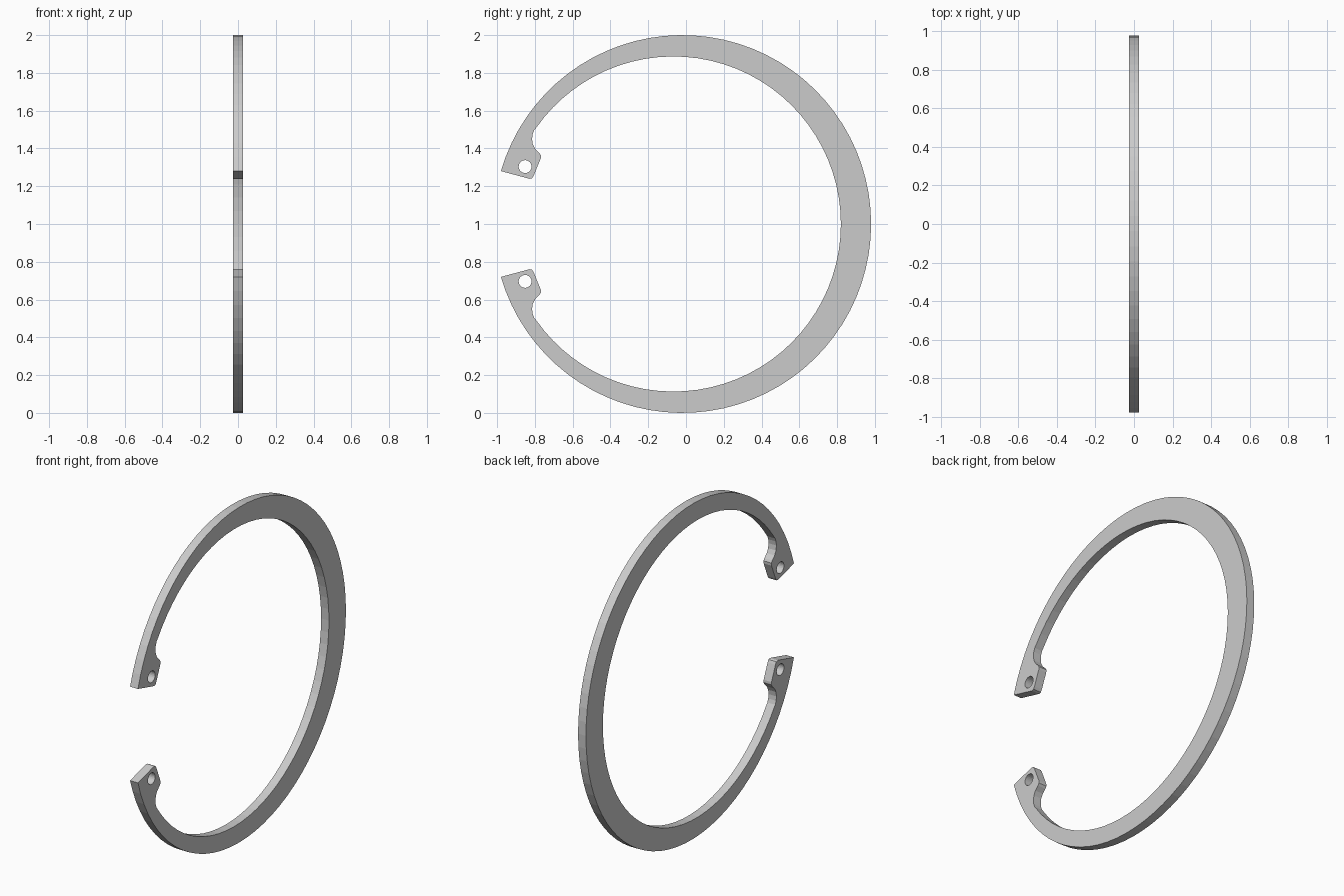
import bpy, bmesh
from math import cos, sin, radians, pi

if "Cube" in bpy.data.objects:
    bpy.data.objects.remove(bpy.data.objects["Cube"])

HALF_T = 0.026  # half thickness along x


def arc(cy, r, a0, a1, n):
    return [(cy + r * cos(radians(a0 + (a1 - a0) * i / n)),
             1 + r * sin(radians(a0 + (a1 - a0) * i / n))) for i in range(n + 1)]


def mirror(pts):
    return [(y, 2 - z) for y, z in reversed(pts)]


# Upper lug outline, from the inner arc round to the outer tip
lug = [(-0.804, 1.496), (-0.812, 1.475), (-0.815, 1.45), (-0.811, 1.422),
       (-0.798, 1.397), (-0.776, 1.376), (-0.768, 1.363), (-0.769, 1.347),
       (-0.806, 1.257), (-0.814, 1.243), (-0.827, 1.239)]

# Eccentric ring: outer and inner circles have different centres
outer = arc(-0.02, 1.0, -163.74, 163.74, 72)
inner = arc(-0.067, 0.887, 145.1, -145.1, 64)
outline = outer + lug[::-1] + inner + mirror(lug[::-1])
holes = [[(-0.852 + 0.034 * cos(2 * pi * i / 24), z + 0.034 * sin(2 * pi * i / 24))
          for i in range(24)] for z in (1.304, 0.696)]

# Filled profile with the two plier holes, then extruded
bm = bmesh.new()
edges = []
for loop in [outline] + holes:
    vs = [bm.verts.new((-HALF_T, y, z)) for y, z in loop]
    edges += [bm.edges.new((vs[i - 1], vs[i])) for i in range(len(vs))]
bmesh.ops.triangle_fill(bm, edges=edges, use_beauty=True, use_dissolve=False,
                        normal=(1, 0, 0))
ext = bmesh.ops.extrude_face_region(bm, geom=bm.faces[:], use_keep_orig=True)
bmesh.ops.translate(bm, vec=(2 * HALF_T, 0, 0),
                    verts=[g for g in ext["geom"] if isinstance(g, bmesh.types.BMVert)])
bmesh.ops.recalc_face_normals(bm, faces=bm.faces[:])

me = bpy.data.meshes.new("retaining_ring")
bm.to_mesh(me)
bm.free()
ob = bpy.data.objects.new("retaining_ring", me)
bpy.context.collection.objects.link(ob)
